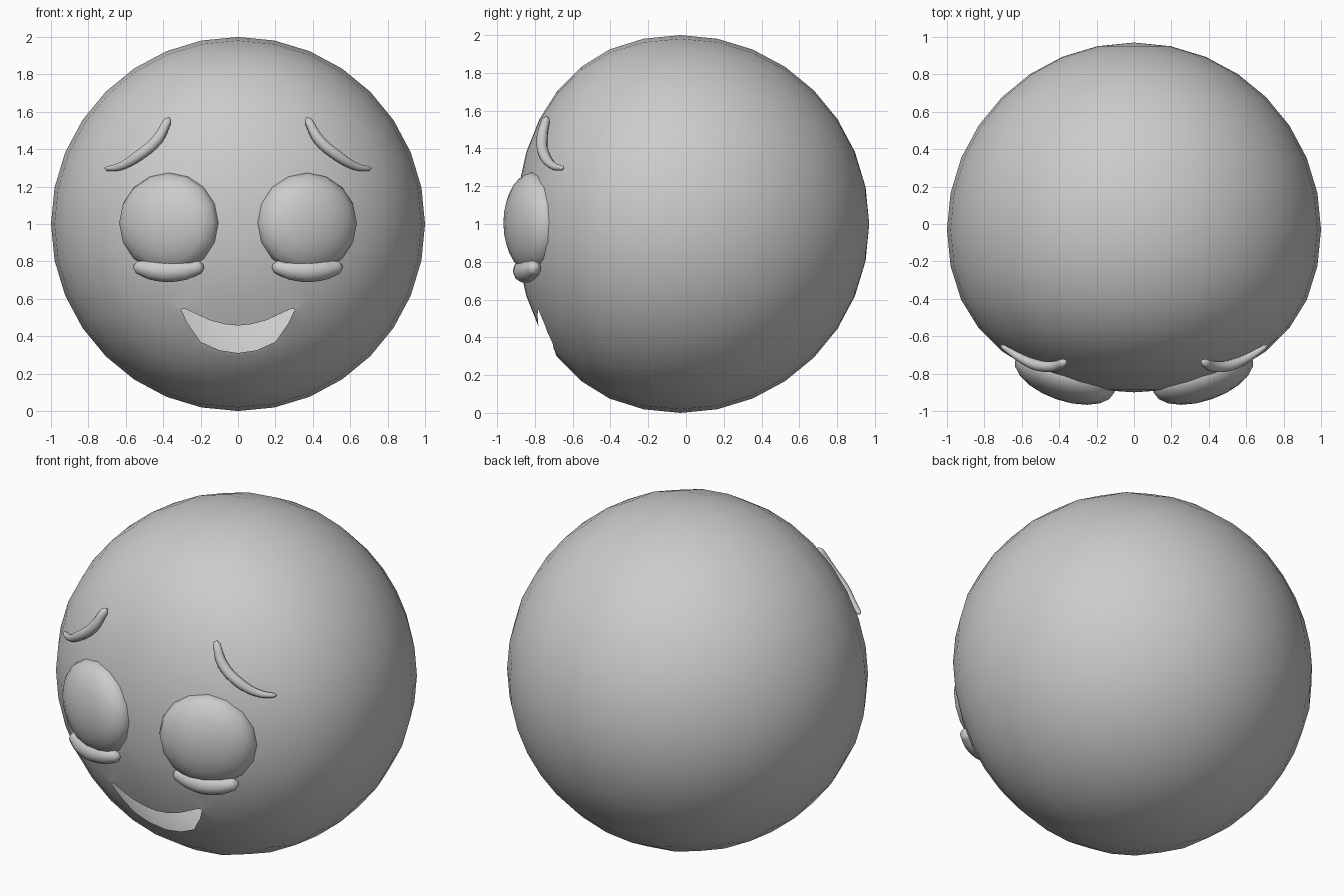
import bpy, bmesh, math
from mathutils import Matrix, Vector

if "Cube" in bpy.data.objects:
    bpy.data.objects.remove(bpy.data.objects["Cube"])


def add_object(name, bm):
    bmesh.ops.recalc_face_normals(bm, faces=bm.faces)
    for f in bm.faces:
        f.smooth = True
    me = bpy.data.meshes.new(name)
    bm.to_mesh(me)
    bm.free()
    ob = bpy.data.objects.new(name, me)
    bpy.context.collection.objects.link(ob)
    return ob


def ball(name, segs, rings, matrix, deform=None):
    bm = bmesh.new()
    bmesh.ops.create_uvsphere(bm, u_segments=segs, v_segments=rings, radius=1, matrix=matrix)
    if deform:
        for v in bm.verts:
            deform(v.co)
    return add_object(name, bm)


def tube(name, points, side):
    # points: x, y, z, radius
    cu = bpy.data.curves.new(name, 'CURVE')
    cu.dimensions = '3D'
    cu.bevel_depth = 1.0
    cu.bevel_resolution = 3
    cu.use_fill_caps = True
    cu.resolution_u = 4
    sp = cu.splines.new('BEZIER')
    sp.bezier_points.add(len(points) - 1)
    for bp, (x, y, z, r) in zip(sp.bezier_points, points):
        bp.co = (x * side, y, z)
        bp.radius = r
        bp.handle_left_type = bp.handle_right_type = 'AUTO'
    tmp = bpy.data.objects.new(name + "_path", cu)
    bpy.context.collection.objects.link(tmp)
    dg = bpy.context.evaluated_depsgraph_get()
    me = bpy.data.meshes.new_from_object(tmp.evaluated_get(dg))
    bpy.data.objects.remove(tmp)
    bm = bmesh.new()
    bm.from_mesh(me)
    bmesh.ops.remove_doubles(bm, verts=bm.verts, dist=0.0005)
    return add_object(name, bm)


# Head: sphere with a softly flattened face
def flatten_face(co):
    if co.y < -0.1:
        rho2 = co.x ** 2 + (co.z - 1) ** 2
        co.y += 0.13 * max(0.0, 1 - rho2 / 0.95 ** 2)


head = ball("head", 32, 16,
            Matrix.Translation((0, -0.03, 1)) @ Matrix.Rotation(math.pi / 2, 4, 'X'),
            flatten_face)

# Mouth: crescent opening cut through the head shell
BACK = -0.35
half = [(0, 0.31), (0.10, 0.325), (0.20, 0.37), (0.27, 0.47), (0.305, 0.545),
        (0.28, 0.545), (0.15, 0.485), (0.07, 0.464), (0, 0.457)]
outline = half + [(-x, z) for x, z in reversed(half[1:-1])]
bm = bmesh.new()
face = bm.faces.new([bm.verts.new((x, BACK, z)) for x, z in outline])
ext = bmesh.ops.extrude_face_region(bm, geom=[face])
bmesh.ops.translate(bm, vec=(0, -0.9, 0),
                    verts=[g for g in ext["geom"] if isinstance(g, bmesh.types.BMVert)])
if not any(face == f for f in bm.faces if f.is_valid):
    bm.faces.new([v for v in bm.verts if abs(v.co.y - BACK) < 1e-6])
cutter = add_object("mouth_cutter", bm)
cutter.hide_render = True
mod = head.modifiers.new("mouth", 'BOOLEAN')
mod.operation = 'DIFFERENCE'
mod.solver = 'EXACT'
mod.object = cutter
dg = bpy.context.evaluated_depsgraph_get()
head_mesh = bpy.data.meshes.new_from_object(head.evaluated_get(dg))
head.modifiers.clear()
head.data = head_mesh
bpy.data.objects.remove(cutter)
bm = bmesh.new()
bm.from_mesh(head_mesh)
pocket = [v for v in bm.verts if abs(v.co.y - BACK) < 1e-4
          and abs(v.co.x) < 0.32 and 0.3 < v.co.z < 0.56]
bmesh.ops.delete(bm, geom=pocket, context='VERTS')
for f in bm.faces:
    f.smooth = True
bm.to_mesh(head_mesh)
bm.free()

for side, tag in ((-1, "right"), (1, "left")):
    # Eyes: flattened domes turned outwards
    ball(tag + "_eye", 16, 10,
         Matrix.Translation((0.37 * side, -0.81, 1.005))
         @ Matrix.Rotation(math.radians(19 * side), 4, 'Z')
         @ Matrix.Diagonal((0.28, 0.135, 0.27, 1))
         @ Matrix.Rotation(math.pi / 2, 4, 'X'))
    # Pouches under the eyes
    tube(tag + "_eye_pouch",
         [(0.185, -0.865, 0.775, 0.012), (0.205, -0.868, 0.77, 0.036),
          (0.28, -0.862, 0.755, 0.055), (0.37, -0.852, 0.748, 0.061),
          (0.46, -0.828, 0.755, 0.055), (0.535, -0.80, 0.77, 0.036),
          (0.555, -0.79, 0.775, 0.012)], side)
    # Eyebrows: tapered, raised at the inner end
    tube(tag + "_eyebrow",
         [(0.365, -0.735, 1.565, 0.010), (0.377, -0.742, 1.548, 0.023),
          (0.43, -0.762, 1.453, 0.030), (0.535, -0.75, 1.363, 0.029),
          (0.635, -0.70, 1.306, 0.021), (0.70, -0.657, 1.297, 0.013),
          (0.712, -0.648, 1.297, 0.004)], side)
